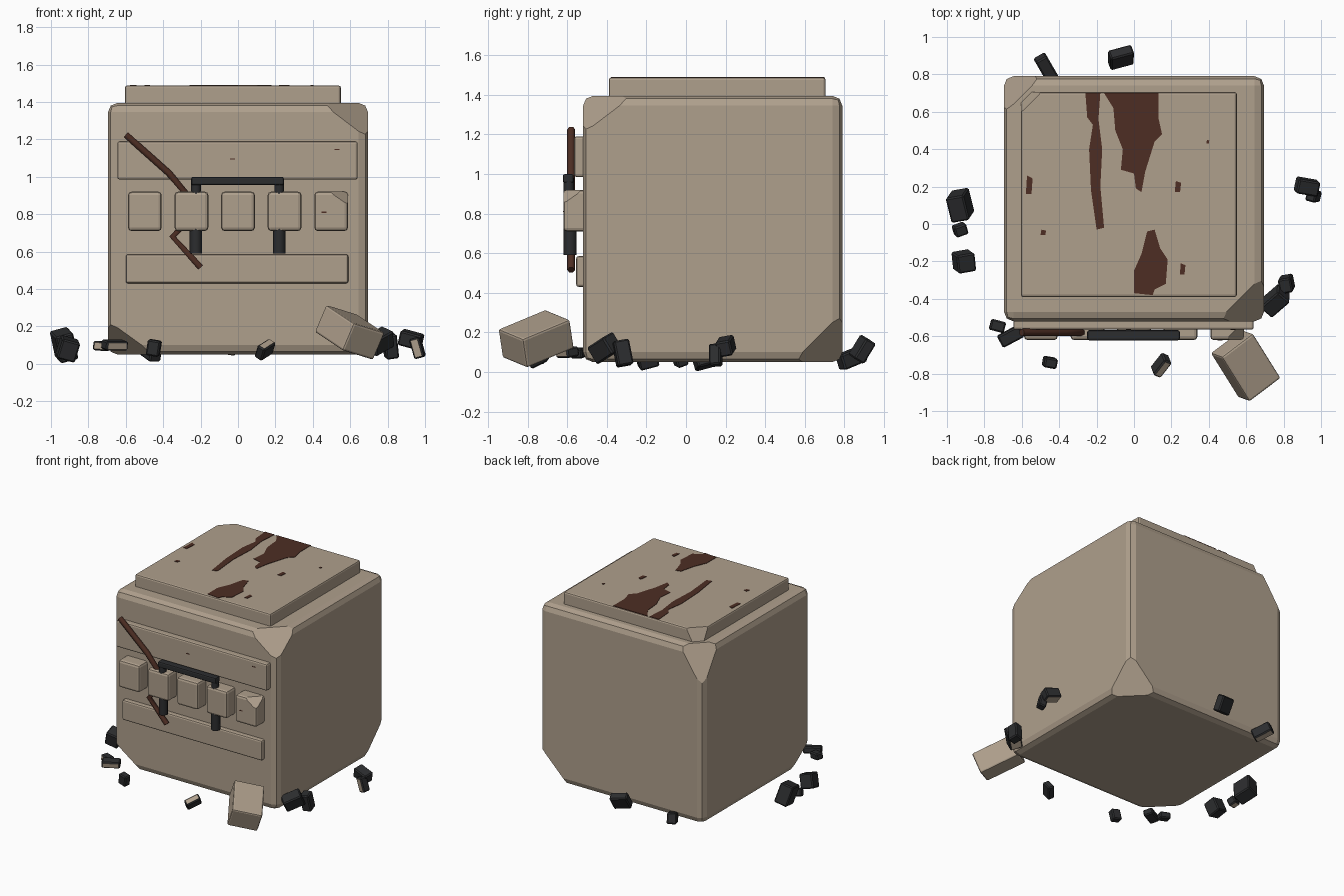
import bpy
import bmesh
from math import radians
from mathutils import Matrix, Vector, Euler

default_cube = bpy.data.objects.get("Cube")
if default_cube:
    bpy.data.objects.remove(default_cube)


def make_material(name, color):
    material = bpy.data.materials.new(name)
    material.use_nodes = True
    rgba = (*color, 1)
    material.diffuse_color = rgba
    material.node_tree.nodes["Principled BSDF"].inputs["Base Color"].default_value = rgba
    return material


concrete = make_material("concrete", (.43, .35, .265))
dark_iron = make_material("dark iron", (.025, .026, .028))
rust = make_material("rust brown", (.075, .027, .017))


def finish(name, bm, *materials):
    bmesh.ops.recalc_face_normals(bm, faces=bm.faces)
    mesh = bpy.data.meshes.new(name)
    bm.to_mesh(mesh)
    bm.free()
    for material in materials:
        mesh.materials.append(material)
    obj = bpy.data.objects.new(name, mesh)
    bpy.context.scene.collection.objects.link(obj)
    return obj


def chip_corner(bm, corner, signs, depths):
    """Slice a corner off along the plane meeting its edges at the depths."""
    corner = Vector(corner)
    normal = Vector([s / d for s, d in zip(signs, depths)])
    point = corner - Vector((signs[0] * depths[0], 0, 0))
    cut = bmesh.ops.bisect_plane(bm, geom=bm.verts[:] + bm.edges[:] + bm.faces[:],
                                 plane_co=point, plane_no=normal, clear_outer=True)
    rim = [e for e in cut["geom_cut"] if isinstance(e, bmesh.types.BMEdge)]
    bmesh.ops.contextual_create(bm, geom=rim)


def rounded_box(low, high, bevel, segments=2):
    low, high = Vector(low), Vector(high)
    bm = bmesh.new()
    bmesh.ops.create_cube(bm, size=1)
    bmesh.ops.scale(bm, vec=high - low, verts=bm.verts)
    bmesh.ops.translate(bm, vec=(low + high) / 2, verts=bm.verts)
    if bevel:
        bmesh.ops.bevel(bm, geom=bm.edges[:], offset=bevel, segments=segments,
                        profile=.5, affect='EDGES', clamp_overlap=True)
    return bm


def block(name, low, high, bevel, chips=()):
    bm = rounded_box(low, high, bevel)
    for signs, depths in chips:
        corner = [h if s > 0 else l for s, l, h in zip(signs, low, high)]
        chip_corner(bm, corner, signs, depths)
    return finish(name, bm, concrete)


# Main body with four broken corners
block("body", (-.695, -.52, .05), (.695, .79, 1.395), .05, [
    ((1, -1, 1), (.25, .25, .19)),
    ((-1, 1, 1), (.2, .2, .3)),
    ((1, 1, -1), (.25, .25, .25)),
    ((-1, -1, -1), (.25, .25, .18)),
])

# Top slab and front bands
block("top_slab", (-.605, -.39, 1.36), (.55, .705, 1.488), .012,
      [((-1, 1, 1), (.11, .11, .2))])
block("upper_band", (-.645, -.565, .985), (.64, -.48, 1.19), .012)
block("lower_band", (-.6, -.555, .43), (.59, -.48, .585), .012)

# Row of five blocks, the last one chipped
for i in range(5):
    x = (i - 2) * .249
    chips = [((1, -1, 1), (.1, .1, .07))] if i == 4 else []
    block(f"front_block_{i + 1}", (x - .09, -.62, .71), (x + .09, -.48, .92), .018, chips)


def rod(name, points, radius, material, resolution):
    curve = bpy.data.curves.new(name, 'CURVE')
    curve.dimensions = '3D'
    curve.bevel_depth = radius
    curve.bevel_resolution = resolution
    curve.use_fill_caps = True
    spline = curve.splines.new('POLY')
    spline.points.add(len(points) - 1)
    for target, (x, y, z) in zip(spline.points, points):
        target.co = (x, y, z, 1)
    curve.materials.append(material)
    obj = bpy.data.objects.new(name, curve)
    bpy.context.scene.collection.objects.link(obj)


# Iron handle: a bar with two legs running through the blocks
for side, x in (("left", .22), ("right", -.225)):
    rod(f"handle_leg_{side}", [(x, -.585, .59), (x, -.585, .8)], .033, dark_iron, 2)
    rod(f"handle_post_{side}", [(x, -.592, .8), (x, -.592, .98)], .026, dark_iron, 2)
finish("handle_bar", rounded_box((-.25, -.622, .955), (.245, -.568, 1.0), .01), dark_iron)

# Bent rusty reinforcing bar
rod("rusty_bar", [(-.6, -.58, 1.225), (-.37, -.58, 1.02), (-.26, -.58, .89),
                  (-.28, -.58, .75), (-.35, -.58, .68), (-.2, -.58, .515)], .02, rust, 1)


# Rust stains on the slab, as thin plates
def stain(name, outline):
    bm = bmesh.new()
    face = bm.faces.new([bm.verts.new((x, y, 1.486)) for x, y in outline])
    top = bmesh.ops.extrude_face_region(bm, geom=[face])["geom"]
    bmesh.ops.translate(bm, vec=(0, 0, .005),
                        verts=[v for v in top if isinstance(v, bmesh.types.BMVert)])
    bmesh.ops.triangulate(bm, faces=bm.faces)
    finish(name, bm, rust)


stain("long_stain", [(-.26, .7), (-.18, .7), (-.19, .56), (-.17, .4), (-.18, .2), (-.16, -.02),
                     (-.2, -.03), (-.23, .18), (-.24, .4), (-.22, .53), (-.25, .57)])
stain("wide_stain", [(-.16, .7), (.13, .7), (.13, .57), (.15, .48), (.11, .44), (.06, .28),
                     (.04, .17), (.01, .19), (0, .27), (-.07, .29), (-.06, .4), (-.1, .5),
                     (-.11, .62)])
stain("front_stain", [(.07, -.04), (.11, -.03), (.14, -.13), (.18, -.19), (.17, -.32),
                      (.11, -.35), (.1, -.38), (0, -.37), (0, -.25), (.04, -.16)])
for x, y, w, h in [(-.56, .21, .036, .1), (.235, .2, .034, .06), (.26, -.24, .03, .06),
                   (-.485, -.045, .03, .03), (.395, .44, .016, .02)]:
    stain("stain_spot", [(x - w / 2, y - h / 2), (x + w / 3, y - h / 2),
                         (x + w / 2, y + h / 3), (x - w / 3, y + h / 2)])
for x, z, front in [(-.03, 1.095, -.567), (.53, 1.145, -.567), (.46, .81, -.622)]:
    finish("band_speck", rounded_box((x - .014, front, z - .003),
                                     (x + .014, front + .006, z + .003), 0), rust)

# Large fallen chunk, turned onto one edge
chunk = rounded_box((-.15, -.108, -.08), (.15, .108, .08), .012)
long_axis = Vector((-.15, .24, .1)).normalized()
side_axis = Vector((.19, .105, -.065))
up_axis = long_axis.cross(side_axis).normalized()
side_axis = up_axis.cross(long_axis)
turn = Matrix((long_axis, side_axis, up_axis)).transposed().to_4x4()
bmesh.ops.transform(chunk, matrix=Matrix.Translation((.597, -.757, .168)) @ turn, verts=chunk.verts)
finish("fallen_chunk", chunk, concrete)

# Small rubble: position, size, turn in degrees and the side left pale
down, front, up = Vector((0, 0, -1)), Vector((0, -1, 0)), Vector((0, 0, 1))
rubble = [
    ((-.47, .835, .07), (.07, .14, .08), (20, 0, 30), down),
    ((-.07, .89, .115), (.13, .06, .12), (-30, 10, 15), down),
    ((-.93, .1, .1), (.1, .14, .15), (15, -15, 10), None),
    ((-.93, -.03, .06), (.07, .06, .06), (20, 10, 20), down),
    ((-.91, -.2, .08), (.1, .1, .11), (15, 15, 10), None),
    ((-.73, -.545, .095), (.08, .06, .05), (0, 5, -15), front),
    ((-.66, -.6, .1), (.13, .07, .05), (10, 0, 28), front),
    ((-.45, -.74, .085), (.07, .055, .085), (5, 10, -10), None),
    ((.145, -.755, .075), (.05, .11, .08), (25, 30, -25), up),
    ((.755, -.41, .12), (.09, .14, .1), (25, 20, -40), down),
    ((.815, -.32, .095), (.07, .08, .13), (10, -8, 10), None),
    ((.925, .2, .13), (.12, .08, .08), (10, 15, -10), down),
    ((.96, .15, .085), (.055, .06, .11), (5, -15, -15), front),
]
for i, (place, size, angles, pale) in enumerate(rubble):
    half = Vector(size) / 2
    bm = rounded_box(-half, half, .008, 1)
    bm.normal_update()
    for face in bm.faces:
        face.material_index = int(pale is not None and face.normal.dot(pale) > .9)
    rotation = Euler([radians(a) for a in angles]).to_matrix().to_4x4()
    bmesh.ops.transform(bm, matrix=Matrix.Translation(place) @ rotation, verts=bm.verts)
    finish(f"rubble_{i + 1}", bm, dark_iron, concrete)
